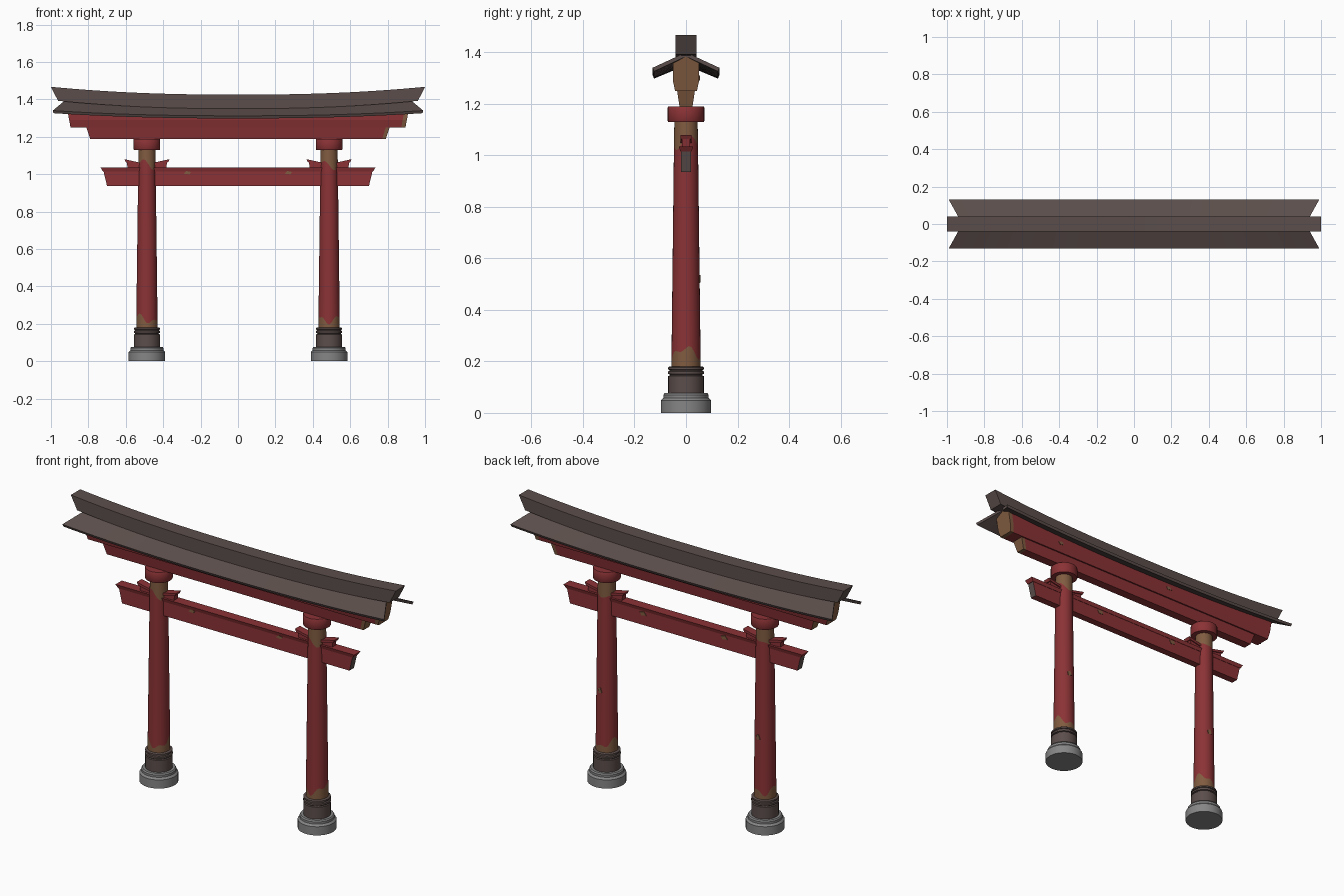
import bpy, bmesh, math

if "Cube" in bpy.data.objects:
    bpy.data.objects.remove(bpy.data.objects["Cube"])

def mat(name, rgb):
    m = bpy.data.materials.new(name)
    m.diffuse_color = [c ** 2.2 for c in rgb] + [1]
    m.use_nodes = True
    m.node_tree.nodes["Principled BSDF"].inputs["Base Color"].default_value = m.diffuse_color
    return m

RED = mat("red_paint", (0.54, 0.21, 0.22))
WOOD = mat("bare_wood", (0.50, 0.36, 0.26))
ROOF = mat("dark_roof", (0.36, 0.31, 0.30))
STONE = mat("grey_stone", (0.52, 0.52, 0.52))
COL_X = 0.487

def loft(name, rings, mats, rule=None, smooth=False):
    """Skin a row of closed rings; rule(segment) gives the slot, -1 and n are the caps."""
    bm = bmesh.new()
    vs = [[bm.verts.new(p) for p in r] for r in rings]
    n = len(rings[0])
    rule = rule or (lambda i: 0)
    for i in range(len(vs) - 1):
        for j in range(n):
            k = (j + 1) % n
            bm.faces.new((vs[i][j], vs[i][k], vs[i + 1][k], vs[i + 1][j])).material_index = rule(i)
    bm.faces.new(vs[0][::-1]).material_index = rule(-1)
    bm.faces.new(vs[-1]).material_index = rule(len(vs) - 1)
    bmesh.ops.recalc_face_normals(bm, faces=bm.faces)
    me = bpy.data.meshes.new(name)
    bm.to_mesh(me)
    bm.free()
    for m in mats:
        me.materials.append(m)
    ob = bpy.data.objects.new(name, me)
    bpy.context.collection.objects.link(ob)
    if smooth:
        bpy.ops.object.select_all(action='DESELECT')
        ob.select_set(True)
        bpy.context.view_layer.objects.active = ob
        bpy.ops.object.shade_smooth_by_angle(angle=math.radians(35))
    return ob

def lathe(name, x, profile, mats, rule=None, wave=None, n=32):
    """Round part from (radius, z) points; wave maps a ring index to a height wobble."""
    rings = []
    for i, (r, z) in enumerate(profile):
        ring = []
        for j in range(n):
            a = 2 * math.pi * j / n
            dz = wave[i](a) if wave and i in wave else 0
            ring.append((x + r * math.cos(a), r * math.sin(a), z + dz))
        rings.append(ring)
    return loft(name, rings, mats, rule, True)

def rise(t):
    return 0.04 * abs(t) ** 2.3

def beam(name, section, mats, stations, rule=None, bend=lambda t, z: 0):
    """Sweep (y, z, half_length) points along x, bent upward by bend(t, z)."""
    rings = [[(t * h, y, z + bend(t, z)) for y, z, h in section] for t in stations]
    return loft(name, rings, mats, rule)

def box_section(w0, z0, l0, w1, z1, l1):
    return [(-w0, z0, l0), (w0, z0, l0), (w1, z1, l1), (-w1, z1, l1)]

def chip(name, x, y, z, w, h, turn=0):
    """Small plate of bare wood where paint has flaked."""
    pts = [(-w, -h * .6), (w * .5, -h), (w, h * .4), (-w * .3, h)]
    ob = loft(name, [[(px, d, pz) for px, pz in pts] for d in (-.002, .002)], [WOOD])
    ob.location = (x, y, z)
    ob.rotation_euler.z = turn

curve = [i / 16 for i in range(-16, 17)]
painted = [-1, -0.5, 0, 0.5, 0.975, 1]

# Posts with stone foot, dark collar, worn column and cap
for side, x in (("left", -COL_X), ("right", COL_X)):
    lathe(side + "_stone_foot", x, [(.098, 0), (.098, .048), (.092, .055), (.088, .058),
                                    (.088, .07), (.083, .077)], [STONE])
    lathe(side + "_collar", x, [(.069, .07), (.069, .143), (.063, .146), (.063, .149), (.07, .151),
                                (.07, .161), (.064, .164), (.064, .167), (.069, .169),
                                (.069, .177), (.064, .18)], [ROOF])
    low = lambda a, x=x: .022 * math.sin(2 * a + 1.2 + x) + .012 * math.sin(5 * a)
    high = lambda a, x=x: .018 * math.sin(2 * a + x) + .012 * math.sin(3 * a + 1)
    lathe(side + "_column", x, [(.057, .17), (.0565, .23), (.0465, 1.05), (.045, 1.14)],
          [RED, WOOD], lambda i: 0 if i == 1 else 1, {1: low, 2: high})
    lathe(side + "_cap", x, [(.069, 1.13), (.071, 1.133), (.071, 1.186), (.069, 1.189)], [RED])
    chip(side + "_column_chip", x + .006, .053, .52, .013, .016, -.1)

# Tie beam with top flange
beam("tie_beam", box_section(.02, .936, .70, .02, 1.02, .72), [RED, ROOF],
     [-1, -.5, 0, .5, 1], lambda i: 1 if i in (-1, 4) else 0)
beam("tie_beam_flange", box_section(.022, 1.015, .722, .028, 1.035, .735), [RED], [-1, 0, 1])
for s in (-1, 1):
    chip("tie_beam_chip", .27 * s, -.0205, 1.008, .02, .009)
    chip("tie_beam_chip", .25 * s, .0205, 1.0, .02, .012)

# Wedges on both sides of each post
for x in (-COL_X, COL_X):
    for s in (-1, 1):
        for name, w, pts in (
            ("wedge", .016, [(.03, 1.03), (.103, 1.03), (.108, 1.066), (.03, 1.048)]),
            ("wedge_cap", .022, [(.03, 1.046), (.113, 1.064), (.121, 1.080), (.03, 1.060)])):
            loft(name, [[(x + s * px, y, pz) for px, pz in pts] for y in (-w, w)], [RED])

# Two stacked lintel beams with bare ends
ends = lambda i: 1 if i in (-1, 4, 5) else 0
beam("lower_lintel", box_section(.025, 1.187, .79, .035, 1.255, .812), [RED, WOOD], painted, ends)
steps = curve[:-1] + [.975, 1]
last = len(steps) - 1
beam("upper_lintel", [(-.042, 1.249, .895), (.042, 1.249, .895), (.051, 1.29, .903),
                      (.051, 1.328, .915), (0, 1.352, .915), (-.051, 1.328, .915), (-.051, 1.29, .903)],
     [RED, WOOD], steps, lambda i: 1 if i in (-1, last - 1, last) else 0,
     lambda t, z: rise(t * .92) * max(0, min(1, (z - 1.29) / .035)))
chip("lintel_chip", .55, .0515, 1.30, .018, .01)
chip("lintel_chip", -.2, .0515, 1.30, .018, .01)

# Curved roof slab, longer at the eaves than at the ridge
slab = [(y, z, .918 + .556 * abs(y)) for y, z in
        ((-.13, 1.312), (0, 1.366), (.13, 1.312), (.124, 1.298), (0, 1.350), (-.124, 1.298))]
beam("roof_slab", slab, [ROOF], curve, None, lambda t, z: rise(t) * (.7 if z < 1.33 else .85))

# Ridge beam with undercut ends
beam("ridge_beam", box_section(.041, 1.350, .962, .041, 1.425, 1.0), [ROOF], curve, None,
     lambda t, z: rise(t) * 1.05)
